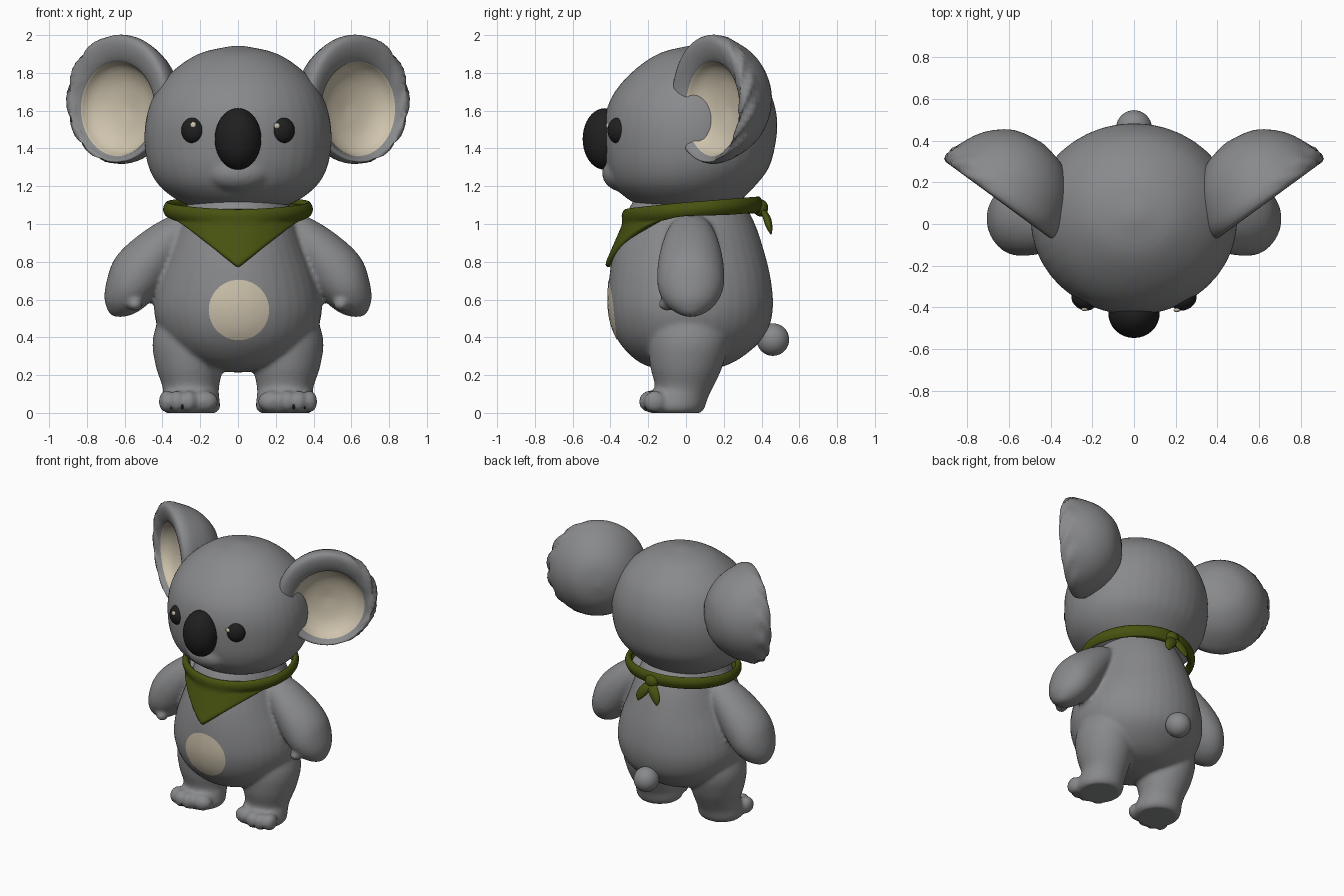
import bpy, bmesh, math
from mathutils import Matrix, Vector

if "Cube" in bpy.data.objects:
    bpy.data.objects.remove(bpy.data.objects["Cube"])

def material(name, rgb):
    m = bpy.data.materials.new(name)
    m.diffuse_color = (*rgb, 1)
    m.use_nodes = True
    m.node_tree.nodes["Principled BSDF"].inputs["Base Color"].default_value = m.diffuse_color
    return m

GREY = material("grey fur", (0.25, 0.253, 0.26))
CREAM = material("cream fur", (0.62, 0.55, 0.42))
DARK = material("black", (0.014, 0.014, 0.014))
GREEN = material("olive cloth", (0.065, 0.085, 0.005))

def finish(bm, name, *mats):
    bmesh.ops.recalc_face_normals(bm, faces=bm.faces)
    for f in bm.faces:
        f.smooth = True
    me = bpy.data.meshes.new(name)
    bm.to_mesh(me)
    bm.free()
    for m in mats:
        me.materials.append(m)
    ob = bpy.data.objects.new(name, me)
    bpy.context.collection.objects.link(ob)
    return ob

def ball(bm, loc, size, turn=0, tilt=0):
    mat = (Matrix.Translation(loc) @ Matrix.Rotation(turn, 4, 'Z') @ Matrix.Rotation(tilt, 4, 'X')
           @ Matrix.Diagonal((*size, 1)))
    bmesh.ops.create_uvsphere(bm, u_segments=32, v_segments=20, radius=1, matrix=mat)

def smooth_keys(keys, steps=4):
    """Catmull-Rom interpolation of tuples."""
    out = []
    for i in range(len(keys) - 1):
        p0, p1, p2, p3 = (keys[max(i - 1, 0)], keys[i], keys[i + 1], keys[min(i + 2, len(keys) - 1)])
        for s in range(steps):
            t = s / steps
            out.append([0.5 * (2 * b + (c - a) * t + (2 * a - 5 * b + 4 * c - d) * t * t
                               + (3 * b - a - 3 * c + d) * t ** 3)
                        for a, b, c, d in zip(p0, p1, p2, p3)])
    return out + [list(keys[-1])]

def loft(bm, rings):
    """Skin closed rings of points and cap both ends."""
    loops = [[bm.verts.new(p) for p in r] for r in rings]
    n = len(loops[0])
    for a, b in zip(loops, loops[1:]):
        for i in range(n):
            bm.faces.new((a[i], a[(i + 1) % n], b[(i + 1) % n], b[i]))
    bm.faces.new(loops[0][::-1])
    bm.faces.new(loops[-1])

def upright(bm, keys, n=40):
    """Rings of (z, centre x, half width, front y, back y)."""
    ang = [2 * math.pi * i / n for i in range(n)]
    loft(bm, [[(cx + rx * math.cos(a), (yf + yb) / 2 + (yb - yf) / 2 * math.sin(a), z) for a in ang]
              for z, cx, rx, yf, yb in smooth_keys(keys)])

def fuse(ob, voxel, rounds):
    r = ob.modifiers.new("fuse", 'REMESH')
    r.mode, r.voxel_size, r.use_smooth_shade = 'VOXEL', voxel, True
    s = ob.modifiers.new("soften", 'SMOOTH')
    s.factor, s.iterations = 0.5, rounds

# Body with legs, feet, arms and hands
bm = bmesh.new()
upright(bm, [(.215, 0, .04, -.04, .04), (.25, 0, .21, -.21, .21), (.32, 0, .33, -.31, .33),
             (.42, 0, .41, -.38, .425), (.55, 0, .445, -.412, .46), (.7, 0, .42, -.408, .45),
             (.85, 0, .365, -.385, .415), (1.0, 0, .31, -.335, .365), (1.12, 0, .26, -.28, .3),
             (1.2, 0, .2, -.2, .22)])
ang = [2 * math.pi * i / 28 for i in range(28)]
for s in (-1, 1):
    upright(bm, [(0, .25 * s, .135, -.19, .08), (.03, .25 * s, .155, -.215, .1),
                 (.09, .25 * s, .15, -.2, .12), (.14, .25 * s, .15, -.165, .145),
                 (.25, .258 * s, .178, -.19, .195), (.4, .26 * s, .19, -.2, .23),
                 (.6, .2 * s, .18, -.18, .22)])
    for x, y, r in ((.18, -.165, .075), (.262, -.19, .05), (.322, -.19, .045), (.378, -.165, .042)):
        ball(bm, (x * s, y, .06), (r, .06, .058))
    # Arm rings follow a bent path in the front plane: x, z, thickness, depth
    path = smooth_keys([(.25, 1.02, .05, .07), (.31, .965, .095, .12), (.42, .86, .13, .16),
                        (.52, .745, .15, .178), (.58, .65, .13, .17), (.625, .575, .095, .125),
                        (.648, .53, .05, .065), (.655, .512, .015, .02)])
    rings = []
    for i, (x, z, r, d) in enumerate(path):
        a, b = path[max(i - 1, 0)], path[min(i + 1, len(path) - 1)]
        nrm = Vector((-(b[1] - a[1]), b[0] - a[0])).normalized()
        rings.append([(s * (x + nrm.x * r * math.cos(t)), .025 + d * math.sin(t),
                       z + nrm.y * r * math.cos(t)) for t in ang])
    loft(bm, rings)
    ball(bm, (.545 * s, -.1, .575), (.04, .045, .035))
body = finish(bm, "body", GREY)
fuse(body, .014, 4)

# Claws between the toes
bm = bmesh.new()
for s in (-1, 1):
    for x, y in ((.295, -.225), (.352, -.212), (.395, -.185)):
        ball(bm, (x * s, y, .045), (.009, .014, .026))
finish(bm, "claws", DARK)

# Head with muzzle
bm = bmesh.new()
upright(bm, [(1.08, 0, .2, -.18, .18), (1.12, 0, .31, -.29, .28), (1.2, 0, .415, -.38, .365),
             (1.3, 0, .473, -.422, .44), (1.43, 0, .495, -.435, .475), (1.55, 0, .488, -.432, .483),
             (1.66, 0, .455, -.4, .46), (1.76, 0, .395, -.33, .41), (1.85, 0, .295, -.23, .32),
             (1.91, 0, .185, -.125, .215), (1.943, 0, .03, .01, .07)])
ball(bm, (0, -.33, 1.27), (.17, .115, .1))
head = finish(bm, "head", GREY)
fuse(head, .015, 6)

# Ears: spun bowls facing forward and outward, with a cream hollow
outer = smooth_keys([(.01, -.31), (.15, -.28), (.265, -.185), (.33, -.06), (.342, .0), (.325, .035),
                     (.285, .03), (.25, .005)], 3)
inner = smooth_keys([(.25, .005), (.22, -.045), (.14, -.09), (.01, -.11)], 3)
profile = outer + inner[1:]
N = 64
for s, side in ((-1, "left"), (1, "right")):
    bm = bmesh.new()
    loops = []
    for k, (r, d) in enumerate(profile):
        shift = max(0, min(1, (k - 14) / 6))        # the hollow sits low and outward
        loop = []
        for i in range(N):
            a = 2 * math.pi * i / N
            fray = .012 * math.sin(13 * a + k) * max(0, math.cos(a)) if 10 <= k <= 18 else 0
            u = (r + fray) * math.cos(a) * .97 + .01 * shift
            w = (r + fray) * math.sin(a) - .05 * shift
            loop.append(bm.verts.new((s * (.625 + .806 * u + .59 * d), .14 + .59 * u - .806 * d, 1.66 + w)))
        loops.append(loop)
    for k, (a, b) in enumerate(zip(loops, loops[1:])):
        for i in range(N):
            f = bm.faces.new((a[i], a[(i + 1) % N], b[(i + 1) % N], b[i]))
            f.material_index = int(k >= len(outer) - 1)
    bm.faces.new(loops[0])
    bm.faces.new(loops[-1]).material_index = 1
    finish(bm, side + "_ear", GREY, CREAM)

# Nose, eyes and eye glints
bm = bmesh.new()
ball(bm, (0, -.43, 1.45), (.123, .117, .163))
finish(bm, "nose", DARK)
bm = bmesh.new()
for s in (-1, 1):
    ball(bm, (.24 * s, -.362, 1.495), (.063, .05, .068), .5 * s)
finish(bm, "eyes", DARK)
bm = bmesh.new()
ball(bm, (-.237, -.408, 1.524), (.016, .01, .016))
ball(bm, (.206, -.413, 1.52), (.016, .01, .016))
finish(bm, "eye_glints", CREAM)

# Tail
bm = bmesh.new()
ball(bm, (0, .46, .388), (.086, .086, .086))
finish(bm, "tail", GREY)

# Belly patch laid on the body
bm = bmesh.new()
rings = [[bm.verts.new((.005 + r * .16 / 8 * math.cos(t), -.6, .545 + r * .16 / 8 * math.sin(t)))
          for t in [2 * math.pi * i / 48 for i in range(48)]] for r in range(1, 9)]
for a, b in zip(rings, rings[1:]):
    for i in range(48):
        bm.faces.new((a[i], b[i], b[(i + 1) % 48], a[(i + 1) % 48]))
bm.faces.new(rings[0])
patch = finish(bm, "belly_patch", CREAM)
w = patch.modifiers.new("lay on body", 'SHRINKWRAP')
w.target, w.wrap_method = body, 'PROJECT'
w.use_project_y, w.use_positive_direction, w.use_negative_direction = True, True, False
w.offset = .004

# Neckerchief: a band around the neck that drops to a point in front
bm = bmesh.new()
N, ROWS = 96, 8
cols = []
for i in range(N):
    a = 2 * math.pi * i / N
    x, y = .355 * math.sin(a), -.335 * math.cos(a)
    top = 1.11 + .03 * y / .335
    low = min(1.05, .765 + .8 * abs(x)) if y < 0 else 1.05 + .02 * y
    col = []
    for j in range(ROWS + 1):
        t = j / ROWS
        z = top + (low - top) * t
        puff = 1 + .07 * math.sin(math.pi * min(1, (top - z) / .08 + .1))
        drop = max(0, top - .05 - z)
        col.append(bm.verts.new((x * puff, .03 + y * (puff + drop * 1.3), z)))
    cols.append(col)
for i in range(N):
    a, b = cols[i], cols[(i + 1) % N]
    for j in range(ROWS):
        bm.faces.new((a[j], a[j + 1], b[j + 1], b[j]))
scarf = finish(bm, "neckerchief", GREEN)
t = scarf.modifiers.new("cloth", 'SOLIDIFY')
t.thickness, t.offset = .035, 0
b = scarf.modifiers.new("soft edge", 'SUBSURF')
b.levels = b.render_levels = 1

# Knot and two tails behind the neck
bm = bmesh.new()
ball(bm, (0, .395, 1.085), (.05, .04, .045))
for s in (-1, 1):
    secs = [(0, .395, 1.09, .025), (.03 * s, .425, 1.04, .042), (.06 * s, .44, .985, .035), (.075 * s, .45, .945, .006)]
    loft(bm, [[(x + r * math.cos(q), y + .5 * r * math.sin(q), z) for q in ang] for x, y, z, r in smooth_keys(secs)])
finish(bm, "knot", GREEN)
